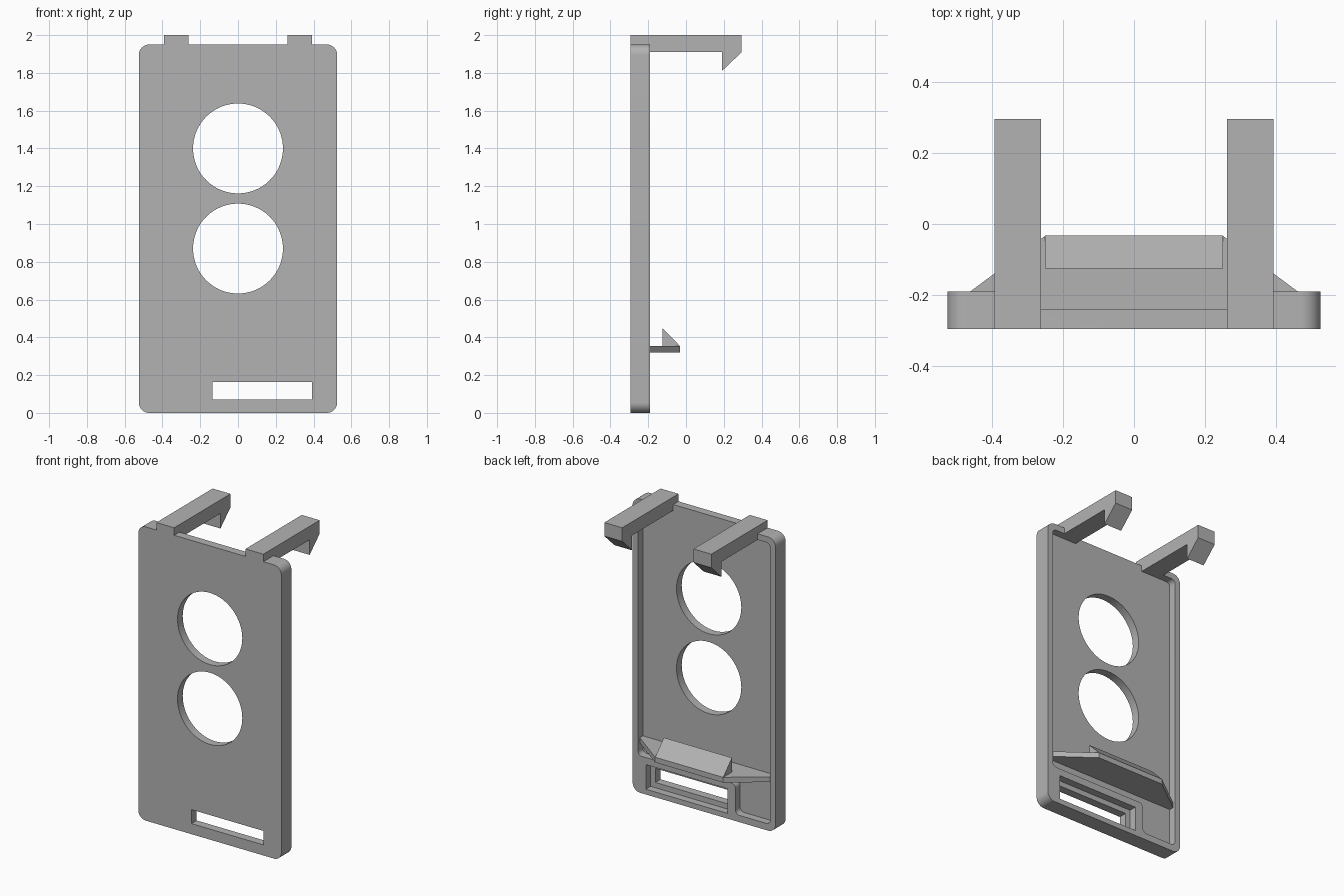
import bpy, bmesh
from math import sin, cos, pi, radians
from mathutils import Vector

if "Cube" in bpy.data.objects:
    bpy.data.objects.remove(bpy.data.objects["Cube"])

grey = bpy.data.materials.new("light grey plastic")
grey.use_nodes = True
colour = (0.45, 0.45, 0.45, 1)
grey.diffuse_color = colour
grey.node_tree.nodes["Principled BSDF"].inputs["Base Color"].default_value = colour

FRONT, FLOOR, BACK = -0.295, -0.24, -0.19
HALF_W, TOP = 0.525, 1.95
INNER = 0.485                    # half width of the pocket
ARM_IN, ARM_OUT = 0.262, 0.393


def fillet(corners, steps=10):
    """Round each right-angled corner (x, z, radius) of an outline."""
    points = []
    for i, (x, z, r) in enumerate(corners):
        p = Vector((x, z))
        if r == 0:
            points.append(p)
            continue
        u = (Vector(corners[i - 1][:2]) - p).normalized()
        v = (Vector(corners[(i + 1) % len(corners)][:2]) - p).normalized()
        for k in range(steps + 1):
            t = k / steps * pi / 2
            points.append(p + r * (u + v) - r * (v * cos(t) + u * sin(t)))
    clean = [p for i, p in enumerate(points) if (p - points[i - 1]).length > 1e-5]
    return clean


def rect(x0, x1, z0, z1, r=0):
    return fillet([(x0, z0, r), (x1, z0, r), (x1, z1, r), (x0, z1, r)], 16)


def prism(name, outline, axis, lo, hi):
    """Extrude a flat outline along one axis, from lo to hi."""
    def place(p, d):
        co = list(p)
        co.insert(axis, d)
        return co
    bm = bmesh.new()
    face = bm.faces.new([bm.verts.new(place(p, lo)) for p in outline])
    out = bmesh.ops.extrude_face_region(bm, geom=[face])
    offset = Vector((0, 0, 0))
    offset[axis] = hi - lo
    bmesh.ops.translate(bm, vec=offset,
                        verts=[g for g in out["geom"] if isinstance(g, bmesh.types.BMVert)])
    bmesh.ops.recalc_face_normals(bm, faces=bm.faces)
    mesh = bpy.data.meshes.new(name)
    bm.to_mesh(mesh)
    bm.free()
    mesh.materials.append(grey)
    obj = bpy.data.objects.new(name, mesh)
    bpy.context.collection.objects.link(obj)
    return obj


def activate(obj):
    bpy.ops.object.select_all(action="DESELECT")
    obj.select_set(True)
    bpy.context.view_layer.objects.active = obj


def cut(obj, outline, lo, hi):
    cutter = prism("cutter", outline, 1, lo, hi)
    cutter.hide_render = True
    mod = obj.modifiers.new("cut", "BOOLEAN")
    mod.operation, mod.solver, mod.object = "DIFFERENCE", "EXACT", cutter
    activate(obj)
    bpy.ops.object.modifier_apply(modifier=mod.name)
    bpy.data.objects.remove(cutter)


# Face plate with rounded corners
plate = prism("face_plate", rect(-HALF_W, HALF_W, 0, TOP, 0.055), 1, FRONT, BACK)

# Rear pocket: steps around the slot block, open at the top between the arms
r = 0.03
pocket = fillet([
    (-INNER, 0.045, r), (-0.23, 0.045, r), (-0.23, 0.245, r), (INNER, 0.245, r),
    (INNER, 1.91, r), (ARM_IN, 1.91, 0), (ARM_IN, 2.05, 0),
    (-ARM_IN, 2.05, 0), (-ARM_IN, 1.91, 0), (-INNER, 1.91, r)])
cut(plate, pocket, FLOOR, 0)

# Two round openings
for z in (0.87, 1.40):
    cut(plate, rect(-0.238, 0.238, z - 0.238, z + 0.238, 0.238), -0.5, 0)

# Stepped slot
cut(plate, rect(-0.135, 0.393, 0.07, 0.163), -0.5, 0)
cut(plate, rect(-0.17, 0.428, 0.035, 0.198), FLOOR, 0)
activate(plate)
bpy.ops.object.shade_smooth_by_angle(angle=radians(30))

# Hooked arms resting on the plate's top edge
arm = [(FRONT, TOP), (FRONT, 2), (0.295, 2), (0.295, 1.91), (0.19, 1.81),
       (0.19, 1.91), (BACK, 1.91), (BACK, TOP)]
prism("left_arm", arm, 0, ARM_IN, ARM_OUT)
prism("right_arm", arm, 0, -ARM_OUT, -ARM_IN)

# Tapered shelf with a wedge lip
shelf = [(INNER, FLOOR), (INNER, -0.208), (0.25, -0.033)]
shelf += [(-x, y) for x, y in reversed(shelf)]
prism("shelf", shelf, 2, 0.32, 0.355)
prism("shelf_lip", [(-0.125, 0.355), (-0.033, 0.355), (-0.125, 0.45)], 0, -0.25, 0.25)
